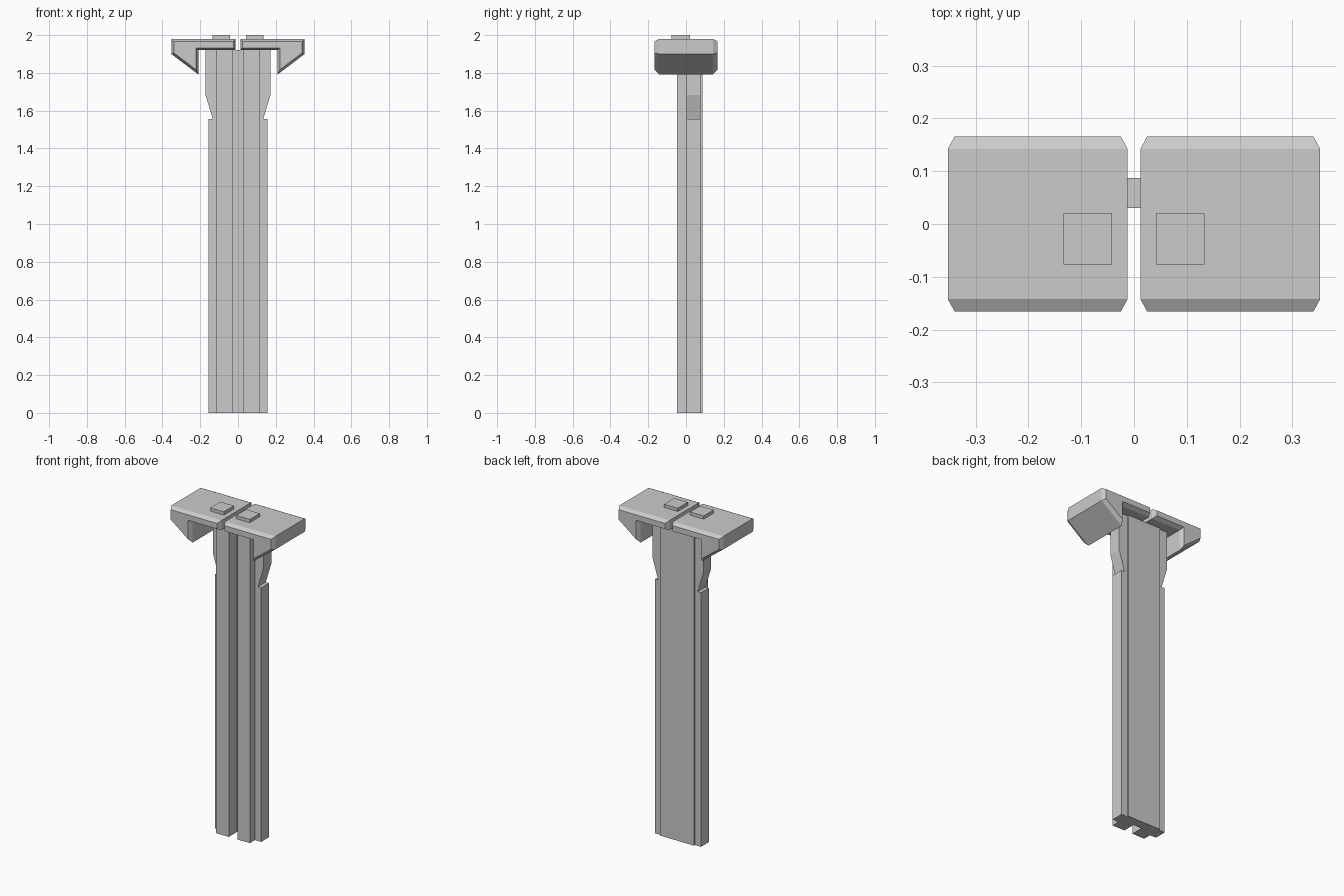
import bpy, bmesh
from mathutils import Vector

if "Cube" in bpy.data.objects:
    bpy.data.objects.remove(bpy.data.objects["Cube"])


def prism(name, pts, axis, a, b, chamfer=None, mirror=False):
    """Extrude a closed profile: axis 'z' uses (x, y) points, axis 'y' uses (x, z)."""
    def place(p, h):
        return (p[0], p[1], h) if axis == 'z' else (p[0], h, p[1])
    bm = bmesh.new()
    lo = [bm.verts.new(place(p, a)) for p in pts]
    hi = [bm.verts.new(place(p, b)) for p in pts]
    ends = [bm.faces.new(lo), bm.faces.new(hi)]
    n = len(pts)
    for i in range(n):
        j = (i + 1) % n
        bm.faces.new((lo[i], lo[j], hi[j], hi[i]))
    bmesh.ops.recalc_face_normals(bm, faces=bm.faces)
    if chamfer:  # (inset, outward depth) of both end faces
        bmesh.ops.inset_individual(bm, faces=ends, thickness=chamfer[0],
                                   depth=chamfer[1], use_even_offset=True)
    me = bpy.data.meshes.new(name)
    bm.to_mesh(me)
    bm.free()
    ob = bpy.data.objects.new(name, me)
    bpy.context.collection.objects.link(ob)
    if mirror:
        m = ob.modifiers.new("mirror", 'MIRROR')
        m.use_mirror_merge = False
    return ob


TOP = 1.92

# Column core: raised back panel, two front ribs with a centre groove
half = [(0.029, 0.03), (0.029, -0.048), (0.114, -0.048), (0.114, 0.087)]
core = half + [(-x, y) for x, y in reversed(half)]
prism("column_core", core, 'z', 0, TOP)

# Side flanges with the notch and flared upper end
flange = [(0.114, 0), (0.156, 0), (0.156, 1.557), (0.134, 1.557),
          (0.172, 1.683), (0.172, TOP), (0.114, TOP)]
prism("side_flange", flange, 'y', 0.002, 0.078, mirror=True)

# Hooked caps with chamfered front and back faces
cap = [(0.012, 1.98), (0.353, 1.98), (0.353, 1.90), (0.209, 1.791),
       (0.209, TOP), (0.012, TOP)]
prism("hooked_cap", cap, 'y', -0.142, 0.142, chamfer=(0.013, 0.024), mirror=True)

# Small square pads on the caps
pad = [(0.042, -0.077), (0.134, -0.077), (0.134, 0.02), (0.042, 0.02)]
prism("top_pad", pad, 'z', 1.98, 2.0, mirror=True)
